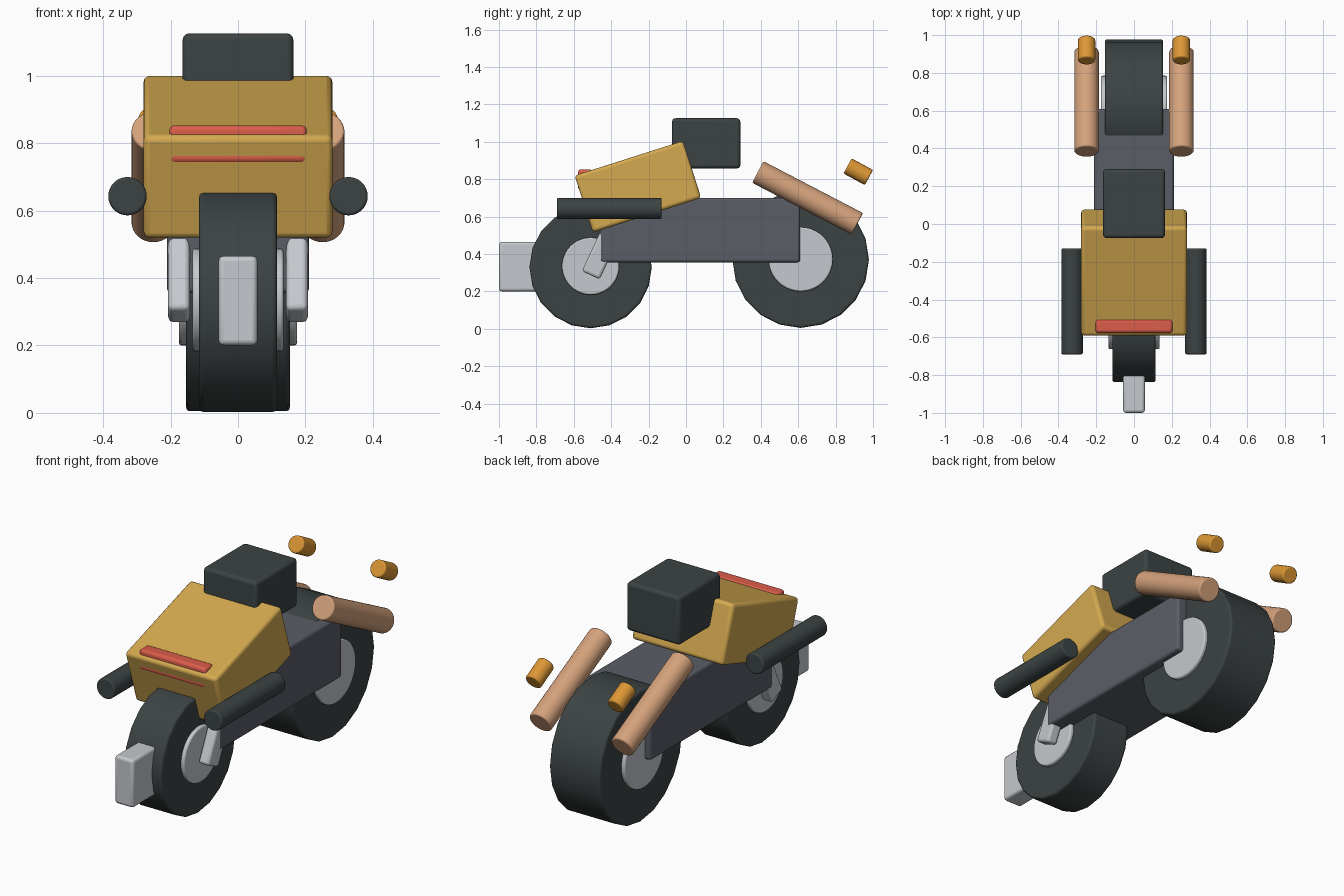
import bpy
import math

cube = bpy.data.objects.get("Cube")
if cube:
    bpy.data.objects.remove(cube, do_unlink=True)


def material(name, r, g, b):
    mat = bpy.data.materials.new(name)
    mat.use_nodes = True
    mat.diffuse_color = (r, g, b, 1)
    mat.node_tree.nodes["Principled BSDF"].inputs["Base Color"].default_value = (r, g, b, 1)
    return mat


BLACK = material("charcoal", 0.045, 0.056, 0.056)
GREY = material("frame grey", 0.105, 0.11, 0.135)
SILVER = material("silver", 0.56, 0.58, 0.61)
GOLD = material("golden paint", 0.66, 0.40, 0.08)
COPPER = material("copper", 0.66, 0.36, 0.20)
RED = material("red", 0.71, 0.11, 0.07)
AMBER = material("amber", 0.72, 0.31, 0.035)


def finish(name, mat, bevel):
    obj = bpy.context.object
    obj.name = obj.data.name = name
    obj.data.materials.append(mat)
    bpy.ops.object.transform_apply(location=False, rotation=False, scale=True)
    mod = obj.modifiers.new("Soft edges", 'BEVEL')
    mod.width = bevel
    mod.segments = 3
    mod.limit_method = 'ANGLE'
    mod.angle_limit = math.radians(40)
    bpy.ops.object.shade_smooth_by_angle(angle=math.radians(35))
    return obj


def box(name, mat, centre, size, tilt=0, bevel=0.015):
    bpy.ops.mesh.primitive_cube_add(size=1, location=centre, rotation=(math.radians(tilt), 0, 0))
    bpy.context.object.scale = size
    return finish(name, mat, bevel)


def rod(name, mat, centre, radius, length, tilt=0, sides=32, bevel=0.008):
    # Cylinder running front to back, tilted in the side plane
    bpy.ops.mesh.primitive_cylinder_add(vertices=sides, radius=radius, depth=length, location=centre,
                                        rotation=(math.radians(90 + tilt), 0, 0))
    return finish(name, mat, bevel)


def axle_disc(name, mat, y, z, radius, width, sides, bevel):
    # Cylinder running left to right
    bpy.ops.mesh.primitive_cylinder_add(vertices=sides, radius=radius, depth=width,
                                        location=(0, y, z), rotation=(0, math.radians(90), 0))
    return finish(name, mat, bevel)


# Wheels
axle_disc("front_tyre", BLACK, -0.51, 0.33, 0.327, 0.23, 20, 0.012)
axle_disc("front_hub", SILVER, -0.51, 0.335, 0.153, 0.27, 40, 0.008)
axle_disc("rear_tyre", BLACK, 0.613, 0.37, 0.365, 0.308, 20, 0.012)
axle_disc("rear_hub", SILVER, 0.613, 0.372, 0.172, 0.35, 40, 0.008)

# Frame, body, seat and front block
box("frame", GREY, (0, 0.075, 0.528), (0.422, 1.07, 0.345))
box("body", GOLD, (0, -0.257, 0.76), (0.56, 0.608, 0.32), tilt=17.7, bevel=0.018)
box("seat", BLACK, (0, 0.108, 0.992), (0.328, 0.365, 0.268), bevel=0.018)
box("front_block", SILVER, (0, -0.87, 0.333), (0.115, 0.26, 0.265))
box("front_light_bar", RED, (0, -0.54, 0.797), (0.408, 0.074, 0.112))

# Paired parts
for side, sign in (("left", 1), ("right", -1)):
    box(side + "_fork", SILVER, (sign * 0.175, -0.433, 0.45), (0.064, 0.105, 0.36), tilt=-25)
    rod(side + "_front_tube", BLACK, (sign * 0.328, -0.41, 0.643), 0.057, 0.56)
    rod(side + "_exhaust", COPPER, (sign * 0.251, 0.65, 0.70), 0.065, 0.60, tilt=-27.5)
    rod(side + "_rear_lamp", AMBER, (sign * 0.251, 0.921, 0.84), 0.046, 0.13, tilt=-28.5)
